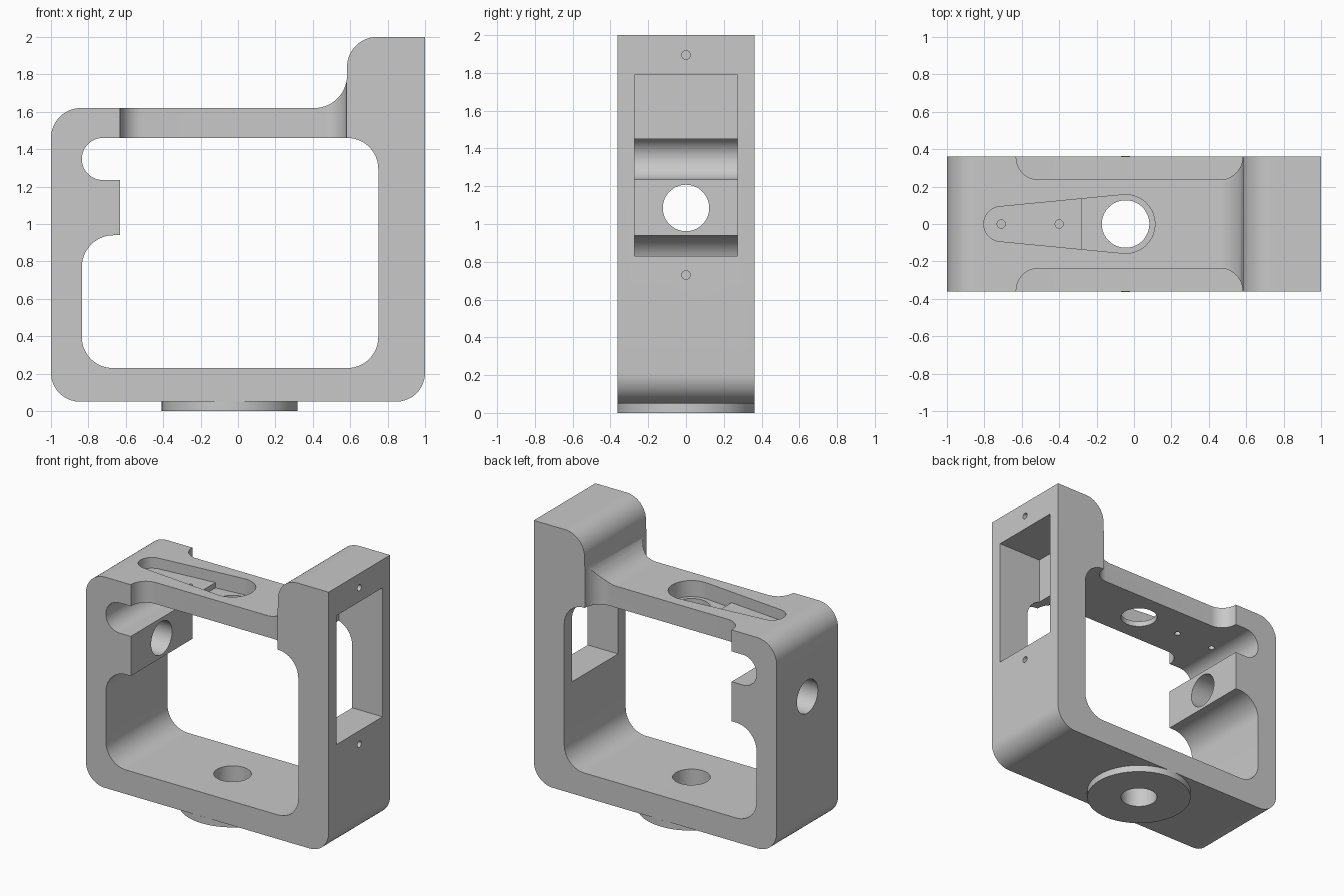
import bpy, bmesh
from math import sin, cos, tan, pi, acos
from mathutils import Vector

cube = bpy.data.objects.get("Cube")
if cube:
    bpy.data.objects.remove(cube)

grey = bpy.data.materials.new("light grey")
grey.use_nodes = True
COLOUR = (0.58, 0.58, 0.58, 1)
grey.diffuse_color = COLOUR
grey.node_tree.nodes["Principled BSDF"].inputs["Base Color"].default_value = COLOUR


def rounded(corners, steps=14):
    """Polygon from (u, v, radius) corners, each replaced by a tangent arc."""
    out = []
    for i, (u, v, r) in enumerate(corners):
        p = Vector((u, v))
        if not r:
            out.append(p)
            continue
        a = (Vector(corners[i - 1][:2]) - p).normalized()
        b = (Vector(corners[(i + 1) % len(corners)][:2]) - p).normalized()
        half = a.angle(b) / 2
        centre = p + (a + b).normalized() * (r / sin(half))
        start = p + a * (r / tan(half)) - centre
        end = p + b * (r / tan(half)) - centre
        sweep = pi - 2 * half
        for k in range(steps + 1):
            t = k / steps
            w = (start * sin((1 - t) * sweep) + end * sin(t * sweep)) / sin(sweep)
            out.append(centre + w)
    return out


def box(u0, u1, v0, v1, r=0):
    return rounded([(u0, v0, r), (u1, v0, r), (u1, v1, r), (u0, v1, r)])


def arc(u, v, r, a0, a1, n):
    return [Vector((u + r * cos(a0 + (a1 - a0) * k / n),
                    v + r * sin(a0 + (a1 - a0) * k / n))) for k in range(n + 1)]


def circle(u, v, r, n=64):
    return arc(u, v, r, 0, 2 * pi, n)[:-1]


def prism(name, outline, axis, lo, hi):
    """Extrude a flat outline along the x, y or z axis."""
    place = {"x": lambda p, w: (w, p[0], p[1]),
             "y": lambda p, w: (p[0], w, p[1]),
             "z": lambda p, w: (p[0], p[1], w)}[axis]
    bm = bmesh.new()
    ends = [[bm.verts.new(place(p, w)) for p in outline] for w in (lo, hi)]
    for ring in ends:
        bm.faces.new(ring)
    n = len(outline)
    for i in range(n):
        j = (i + 1) % n
        bm.faces.new((ends[0][i], ends[0][j], ends[1][j], ends[1][i]))
    bmesh.ops.recalc_face_normals(bm, faces=bm.faces)
    mesh = bpy.data.meshes.new(name)
    bm.to_mesh(mesh)
    bm.free()
    mesh.materials.append(grey)
    ob = bpy.data.objects.new(name, mesh)
    bpy.context.collection.objects.link(ob)
    return ob


def activate(ob):
    bpy.ops.object.select_all(action="DESELECT")
    ob.select_set(True)
    bpy.context.view_layer.objects.active = ob


def cut(target, cutter):
    cutter.hide_render = True
    mod = target.modifiers.new("cut", "BOOLEAN")
    mod.operation, mod.solver, mod.object = "DIFFERENCE", "EXACT", cutter
    activate(target)
    bpy.ops.object.modifier_apply(modifier=mod.name)
    bpy.data.objects.remove(cutter)


HALF = 0.362    # half depth of the frame
HUB = -0.045    # x of the vertical pivot axis
BORE = 0.127

# Frame outline with tall column on its left side
frame = prism("frame", rounded([
    (-1, 0.05, 0.155), (1, 0.05, 0.155), (1, 2, 0), (0.583, 2, 0.16),
    (0.583, 1.62, 0.175), (-1, 1.62, 0.16)]), "y", -HALF, HALF)

# Inner opening, leaving a square boss on the right wall
cut(frame, prism("opening", rounded([
    (-0.835, 0.23, 0.165), (0.75, 0.23, 0.165), (0.75, 1.46, 0.165),
    (-0.835, 1.46, 0.112), (-0.835, 1.235, 0.112), (-0.63, 1.235, 0),
    (-0.63, 0.94, 0), (-0.835, 0.94, 0.17)]), "y", -0.5, 0.5))

# Waisted top bar: rounded scoops at front and back
for side in (-1, 1):
    lo, hi = sorted((side * 0.237, side * 0.6))
    cut(frame, prism("scoop", box(-0.63, 0.58, lo, hi, 0.12), "z", 1.4, 1.9))

# Teardrop recess in the top bar, deeper around the hub
tip, big, small = -0.71, 0.157, 0.093
a = acos((big - small) / (HUB - tip))
teardrop = arc(HUB, 0, big, a - pi, pi - a, 40) + arc(tip, 0, small, pi - a, pi + a, 24)
recess = prism("recess", teardrop, "z", 1.5, 1.8)
cut(recess, prism("step", box(-1, -0.28, -0.4, 0.4), "z", 1.4, 1.54))
cut(frame, recess)

# Rectangular pocket in the column
cut(frame, prism("pocket", box(-0.272, 0.272, 0.83, 1.79), "x", 0.64, 1.2))

# Round holes: hub bore, boss bore and small screw holes
cut(frame, prism("hub_bore", circle(HUB, 0, BORE), "z", -0.2, 1.8))
cut(frame, prism("boss_bore", circle(0, 1.085, 0.123), "x", -1.2, -0.5))
for x in (-0.71, -0.4):
    cut(frame, prism("arm_screw", circle(x, 0, 0.022, 20), "z", 1.4, 1.8))
for z in (0.73, 1.895):
    cut(frame, prism("side_screw", circle(0, z, 0.023, 20), "x", 0.85, 1.2))

# Pivot disc under the frame
disc = prism("pivot_disc", circle(HUB, 0, 0.363, 96), "z", 0, 0.05)
cut(disc, prism("disc_bore", circle(HUB, 0, BORE), "z", -0.2, 0.2))

for ob in (frame, disc):
    activate(ob)
    bpy.ops.object.shade_smooth_by_angle()
